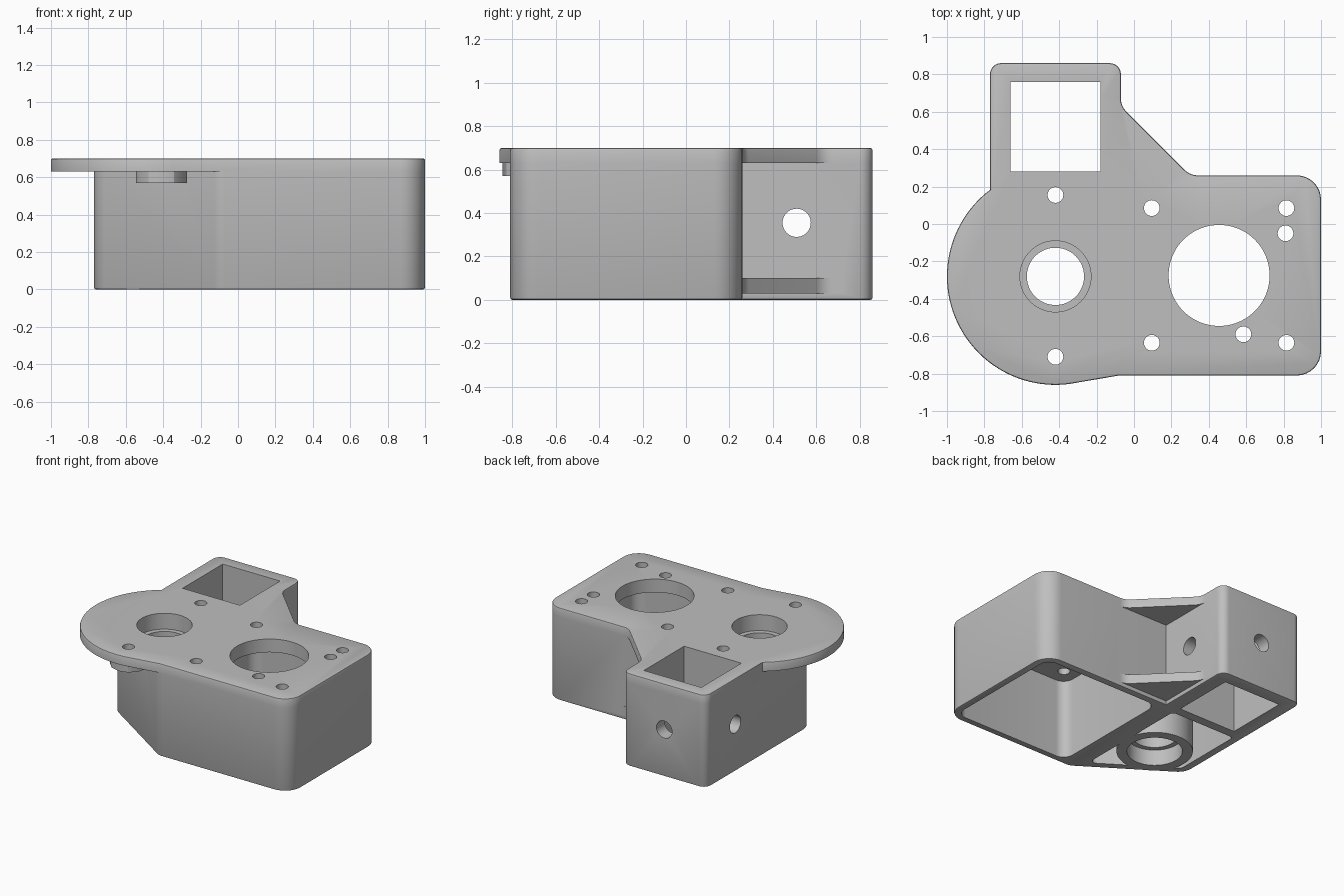
import bpy, bmesh, math
from mathutils import Vector, Matrix

if "Cube" in bpy.data.objects:
    bpy.data.objects.remove(bpy.data.objects["Cube"])

grey = bpy.data.materials.new("light_grey_plastic")
grey.use_nodes = True
grey.diffuse_color = (0.52, 0.52, 0.52, 1)
grey.node_tree.nodes["Principled BSDF"].inputs["Base Color"].default_value = (0.52, 0.52, 0.52, 1)

HEIGHT, PLATE_Z = 0.70, 0.63
BEARING = (-0.42, -0.28)


def rounded(points, steps=8):
    """Outline with an arc at every (x, y, radius) corner."""
    out = []
    for i, (x, y, r) in enumerate(points):
        p = Vector((x, y))
        if r == 0:
            out.append(p)
            continue
        a = (Vector(points[i - 1][:2]) - p).normalized()
        b = (Vector(points[(i + 1) % len(points)][:2]) - p).normalized()
        half = a.angle(b) / 2
        centre = p + (a + b).normalized() * (r / math.sin(half))
        start = p + a * (r / math.tan(half)) - centre
        turn = start.angle_signed(p + b * (r / math.tan(half)) - centre)
        for k in range(steps + 1):
            t = -turn * k / steps
            out.append(centre + Matrix.Rotation(t, 2) @ start)
    return out


def make_object(name, bm):
    bmesh.ops.recalc_face_normals(bm, faces=bm.faces)
    mesh = bpy.data.meshes.new(name)
    bm.to_mesh(mesh)
    bm.free()
    mesh.materials.append(grey)
    obj = bpy.data.objects.new(name, mesh)
    bpy.context.collection.objects.link(obj)
    return obj


def prism(name, outline, z0, z1, soft_z=None):
    """Extruded outline, optionally with softened edges at height soft_z."""
    bm = bmesh.new()
    face = bm.faces.new([bm.verts.new((p[0], p[1], z0)) for p in outline])
    ext = bmesh.ops.extrude_face_region(bm, geom=[face])
    bmesh.ops.translate(bm, vec=(0, 0, z1 - z0),
                        verts=[v for v in ext["geom"] if isinstance(v, bmesh.types.BMVert)])
    bmesh.ops.recalc_face_normals(bm, faces=bm.faces)
    if soft_z is not None:
        rim = [e for e in bm.edges if all(abs(v.co.z - soft_z) < 1e-5 for v in e.verts)]
        bmesh.ops.bevel(bm, geom=rim, offset=0.01, segments=2, profile=0.5, affect='EDGES')
    return make_object(name, bm)


def cylinder(name, start, end, radius, sides=64):
    a, b = Vector(start), Vector(end)
    turn = (b - a).to_track_quat('Z', 'Y').to_matrix().to_4x4()
    bm = bmesh.new()
    bmesh.ops.create_cone(bm, cap_ends=True, segments=sides, radius1=radius, radius2=radius,
                          depth=(b - a).length, matrix=Matrix.Translation((a + b) / 2) @ turn)
    return make_object(name, bm)


def combine(target, other, operation):
    mod = target.modifiers.new(operation.lower(), 'BOOLEAN')
    mod.operation, mod.solver, mod.object = operation, 'EXACT', other
    bpy.context.view_layer.objects.active = target
    bpy.ops.object.modifier_apply(modifier=mod.name)
    bpy.data.objects.remove(other)


# Lower body: motor box, square tube and slanted bearing housing
body = prism("motor_bracket", rounded([
    (-0.77, 0.86, 0.06), (-0.77, -0.37, 0.12), (-0.10, -0.81, 0.1),
    (1, -0.81, 0.13), (1, 0.26, 0.13), (-0.07, 0.26, 0), (-0.07, 0.86, 0.06)]),
    0, PLATE_Z, soft_z=0)

# Cavities open at the bottom
combine(body, prism("side_pocket", rounded([
    (-0.71, 0.21, 0.03), (-0.71, -0.337, 0.05), (-0.17, -0.692, 0.03), (-0.17, 0.21, 0.03)]),
    -0.1, PLATE_Z - 0.005), 'DIFFERENCE')
combine(body, prism("motor_cavity", rounded([
    (-0.02, 0.21, 0.08), (-0.02, -0.76, 0.08), (0.95, -0.76, 0.08), (0.95, 0.21, 0.08)]),
    -0.1, 0.60), 'DIFFERENCE')

# Bearing column and the nut seat under the flange
combine(body, cylinder("bearing_column", (*BEARING, 0), (*BEARING, PLATE_Z), 0.262), 'UNION')
combine(body, cylinder("nut_seat", (-0.41, -0.71, 0.57), (-0.41, -0.71, PLATE_Z + 0.02), 0.135, 12), 'UNION')

# Top plate with the round flange
flange = [(BEARING[0] + 0.58 * math.cos(math.radians(a)),
           BEARING[1] + 0.58 * math.sin(math.radians(a)), 0) for a in range(127, 278, 3)]
plate = prism("top_plate", rounded([(-0.77, 0.86, 0.06), (-0.77, 0.185, 0)] + flange + [
    (-0.08, -0.81, 0), (1, -0.81, 0.13), (1, 0.26, 0.13), (0.30, 0.26, 0.1),
    (-0.07, 0.63, 0.1), (-0.07, 0.86, 0.06)]), PLATE_Z, HEIGHT, soft_z=HEIGHT)
combine(body, plate, 'UNION')

# Lower gusset between tube and box
combine(body, prism("lower_gusset", rounded([
    (-0.10, 0.23, 0), (0.40, 0.23, 0), (0.40, 0.26, 0), (0.30, 0.26, 0.1),
    (-0.07, 0.63, 0.1), (-0.07, 0.72, 0), (-0.10, 0.72, 0)]), 0.03, 0.10), 'UNION')

# Square shaft through the tube
combine(body, prism("square_shaft", [(-0.66, 0.28), (-0.18, 0.28), (-0.18, 0.76), (-0.66, 0.76)],
                    -0.1, 0.9), 'DIFFERENCE')

# Bearing bore with a seat at each end
for radius, z0, z1 in ((0.153, -0.1, 0.9), (0.19, 0.58, 0.9), (0.19, -0.1, 0.12)):
    combine(body, cylinder("bearing_bore", (*BEARING, z0), (*BEARING, z1), radius), 'DIFFERENCE')

# Motor opening and screw holes
combine(body, cylinder("motor_opening", (0.455, -0.275, 0.5), (0.455, -0.275, 0.9), 0.27, 80), 'DIFFERENCE')
for x, y in ((0.095, 0.085), (0.815, 0.085), (0.81, -0.05), (0.585, -0.59),
             (0.095, -0.635), (0.815, -0.635), (-0.42, 0.155), (-0.42, -0.71)):
    combine(body, cylinder("screw_hole", (x, y, 0.5), (x, y, 0.9), 0.042, 32), 'DIFFERENCE')

# Cross holes in the tube walls
combine(body, cylinder("side_hole", (-0.9, 0.51, 0.355), (0, 0.51, 0.355), 0.065, 40), 'DIFFERENCE')
combine(body, cylinder("back_hole", (-0.42, 0.6, 0.355), (-0.42, 1, 0.355), 0.065, 40), 'DIFFERENCE')

bpy.ops.object.select_all(action='DESELECT')
body.select_set(True)
bpy.context.view_layer.objects.active = body
bpy.ops.object.shade_smooth_by_angle(angle=math.radians(30))
